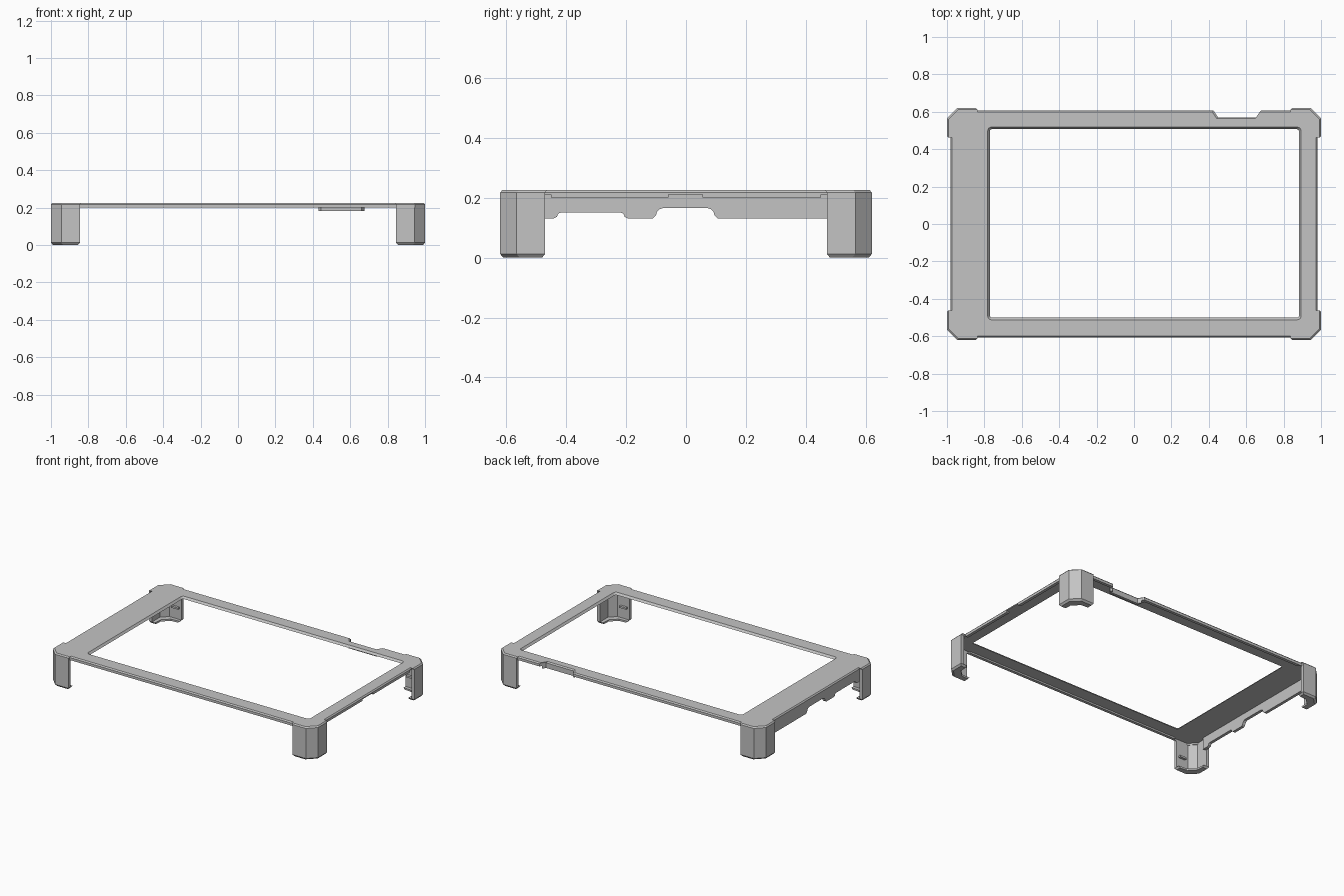
import bpy, bmesh, math
from mathutils import Vector

cube = bpy.data.objects.get("Cube")
if cube:
    bpy.data.objects.remove(cube, do_unlink=True)

grey = bpy.data.materials.new("matte grey")
grey.use_nodes = True
grey.diffuse_color = (0.55, 0.55, 0.55, 1)
grey.node_tree.nodes["Principled BSDF"].inputs["Base Color"].default_value = grey.diffuse_color


def loft(name, sections, helper=False):
    """Solid through matching outlines, given as (height, [(x, y), ...])."""
    bm = bmesh.new()
    rings = [[bm.verts.new((x, y, z)) for x, y in pts] for z, pts in sections]
    n = len(rings[0])
    for low, high in zip(rings, rings[1:]):
        for i in range(n):
            j = (i + 1) % n
            bm.faces.new((low[i], low[j], high[j], high[i]))
    bm.faces.new(rings[0][::-1])
    bm.faces.new(rings[-1])
    bmesh.ops.recalc_face_normals(bm, faces=bm.faces)
    mesh = bpy.data.meshes.new(name)
    bm.to_mesh(mesh)
    bm.free()
    mesh.materials.append(grey)
    ob = bpy.data.objects.new(name, mesh)
    bpy.context.collection.objects.link(ob)
    ob.hide_render = helper
    return ob


def box(name, x0, x1, y0, y1, z0, z1, helper=False):
    pts = [(x0, y0), (x1, y0), (x1, y1), (x0, y1)]
    return loft(name, [(z0, pts), (z1, pts)], helper)


def cut(target, cutter):
    mod = target.modifiers.new(cutter.name, "BOOLEAN")
    mod.operation, mod.solver, mod.object = "DIFFERENCE", "EXACT", cutter
    bpy.context.view_layer.objects.active = target
    bpy.ops.object.modifier_apply(modifier=mod.name)
    bpy.data.objects.remove(cutter, do_unlink=True)


def shrink(pts, d):
    return [(x - math.copysign(d, x), y - math.copysign(d, y)) for x, y in pts]


def round_rect(x0, x1, y0, y1, r):
    pts = []
    corners = [(x1 - r, y1 - r), (x0 + r, y1 - r), (x0 + r, y0 + r), (x1 - r, y0 + r)]
    for k, (cx, cy) in enumerate(corners):
        for s in range(5):
            a = math.pi / 2 * (k + s / 4)
            pts.append((cx + r * math.cos(a), cy + r * math.sin(a)))
    return pts


# Frame outline: chamfered, slightly raised corners and a notch at the back
corner = [(0.98, 0.47), (1, 0.47), (1, 0.565), (0.945, 0.62), (0.845, 0.62), (0.845, 0.607)]
notch = [(0.68, 0.607), (0.655, 0.57), (0.45, 0.57), (0.425, 0.607)]
outline = []
for sx, sy in ((1, 1), (-1, 1), (-1, -1), (1, -1)):
    pts = [(sx * x, sy * y) for x, y in corner]
    outline += pts if sx * sy > 0 else pts[::-1]
    if sx > 0 and sy > 0:
        outline += notch

frame = loft("frame", [(0.2, outline), (0.217, outline), (0.225, shrink(outline, 0.007))])
inner = shrink(outline, 0.02)
cut(frame, loft("recess_cutter", [(0.19, inner), (0.211, inner)], True))
cut(frame, loft("window_cutter", [
    (0.19, round_rect(-0.771, 0.882, -0.501, 0.507, 0.012)),
    (0.211, round_rect(-0.771, 0.882, -0.501, 0.507, 0.012)),
    (0.235, round_rect(-0.79, 0.901, -0.52, 0.526, 0.024))], True))
cut(frame, box("slot_cutter", 0.95, 1.05, -0.058, 0.055, 0.19, 0.211, True))

# Corner legs: bent walls with a chamfered foot, an inward lip and a small catch
outer = [(1, 0.47), (1, 0.565), (0.945, 0.62), (0.845, 0.62)]
back = [(0.845, 0.597), (0.935, 0.597), (0.977, 0.555), (0.977, 0.47)]
hook = [(0.845, 0.575), (0.905, 0.572), (0.952, 0.527), (0.955, 0.47)]
foot = shrink(outer, 0.01)
foot[0], foot[3] = (0.99, 0.48), (0.855, 0.61)
foot_hook = [(0.855, 0.575)] + hook[1:3] + [(0.955, 0.48)]
for sx, x_name in ((1, "left"), (-1, "right")):
    for sy, y_name in ((1, "back"), (-1, "front")):
        def flip(pts):
            return [(sx * x, sy * y) for x, y in pts]
        tag = y_name + "_" + x_name
        loft(tag + "_leg", [(0.012, flip(outer + back)), (0.212, flip(outer + back))])
        loft(tag + "_foot_lip", [(0, flip(foot + foot_hook)), (0.012, flip(outer + hook))])
        catch = [(0.86, 0.6), (0.91, 0.6), (0.91, 0.58), (0.86, 0.58)]
        loft(tag + "_catch", [(0.085, flip(catch)), (0.097, flip(catch))])

# Side skirt below the wide bar, with two rounded cable openings
skirt = box("side_skirt", -0.98, -0.96, -0.48, 0.48, 0.13, 0.212)


def opening(y0, y1, top, r):
    """Opening with rounded upper corners and flared bottom, cut across the skirt."""
    pts = [(y0 - 0.012, 0.12), (y0 - 0.012, 0.13), (y0, 0.13 + 0.3 * (top - 0.13))]
    for a in (180, 150, 120, 90):
        t = math.radians(a)
        pts.append((y0 + r + r * math.cos(t), top - r + r * math.sin(t)))
    mid = (y0 + y1) / 2
    pts += [(2 * mid - y, z) for y, z in reversed(pts)]
    cutter = loft("opening_cutter", [(-1.05, pts), (-0.9, pts)], True)
    for v in cutter.data.vertices:
        y, z, x = v.co
        v.co = Vector((x, y, z))
    cut(skirt, cutter)


opening(-0.43, -0.205, 0.15, 0.013)
opening(-0.1, 0.095, 0.165, 0.024)

# Short guard wall hanging below the back notch
guard = [(0.67, 0.592), (0.655, 0.57), (0.45, 0.57), (0.435, 0.592),
         (0.43, 0.575), (0.445, 0.553), (0.66, 0.553), (0.675, 0.575)]
loft("notch_guard", [(0.182, guard), (0.212, guard)])
